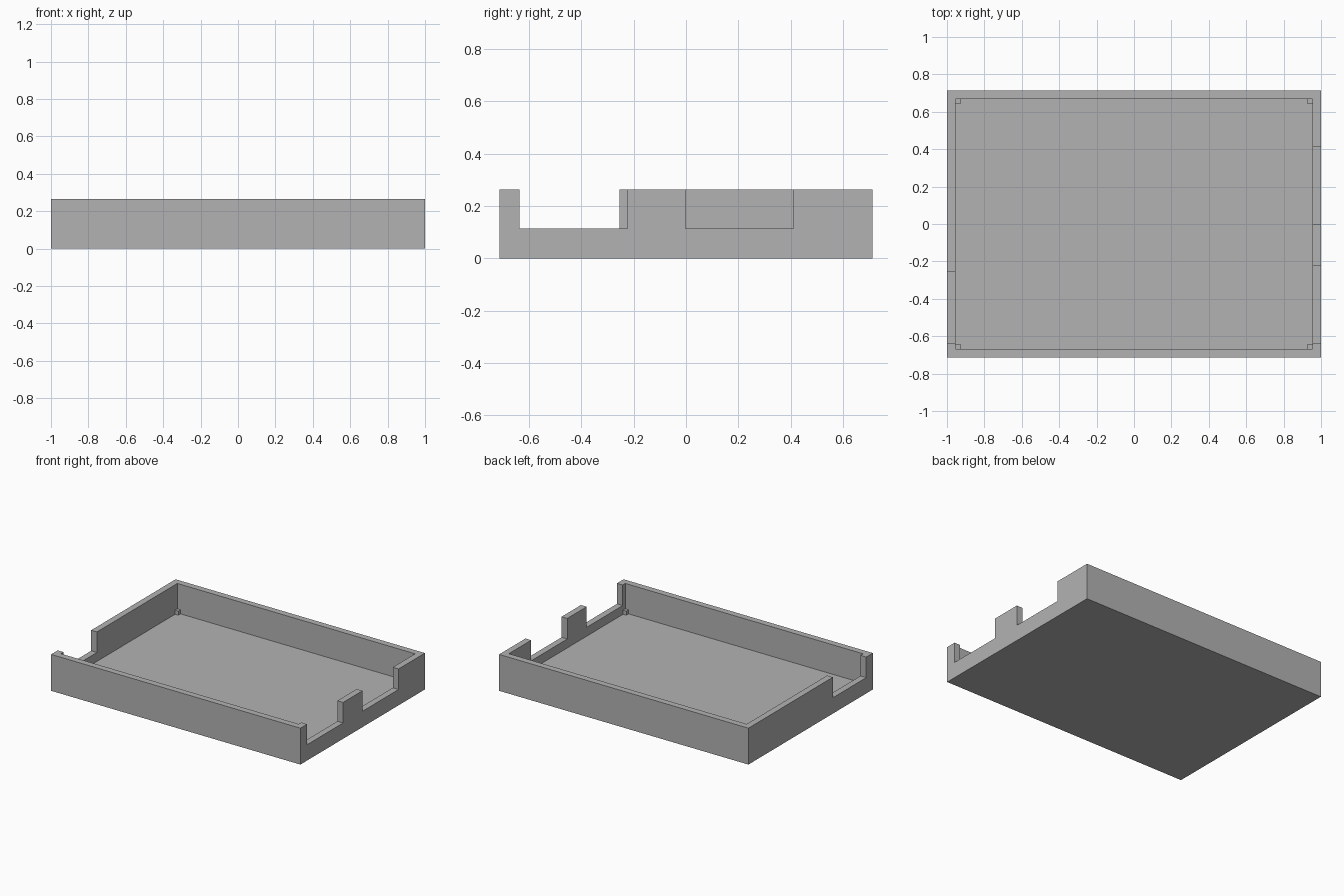
import bpy
import bmesh

cube = bpy.data.objects.get("Cube")
if cube:
    bpy.data.objects.remove(cube, do_unlink=True)

grey = bpy.data.materials.new("plain grey")
grey.use_nodes = True
colour = (0.45, 0.45, 0.45, 1)
grey.diffuse_color = colour
grey.node_tree.nodes["Principled BSDF"].inputs["Base Color"].default_value = colour

X, Y, HEIGHT = 1.0, 0.713, 0.264      # outer half sizes and height
WALL, FLOOR, SILL = 0.046, 0.05, 0.115


def box(name, low, high):
    """Box between two opposite corners."""
    mesh = bpy.data.meshes.new(name)
    bm = bmesh.new()
    bmesh.ops.create_cube(bm, size=1)
    for v in bm.verts:
        v.co = [h if c > 0 else l for c, l, h in zip(v.co, low, high)]
    bm.to_mesh(mesh)
    bm.free()
    mesh.materials.append(grey)
    obj = bpy.data.objects.new(name, mesh)
    bpy.context.collection.objects.link(obj)
    return obj


# Solid tray, hollowed and notched by cutters
tray = box("tray", (-X, -Y, 0), (X, Y, HEIGHT))
top = HEIGHT + 0.1
cutters = [box("hollow_cutter", (WALL - X, WALL - Y, FLOOR), (X - WALL, Y - WALL, top))]
for side, y0, y1 in ((1, -0.637, -0.224), (1, -0.002, 0.411), (-1, -0.637, -0.254)):
    xs = sorted((side * (X - WALL - 0.02), side * (X + 0.1)))
    cutters.append(box("notch_cutter", (xs[0], y0, SILL), (xs[1], y1, top)))
for cutter in cutters:
    cutter.hide_render = True
    cutter.hide_viewport = True
    cut = tray.modifiers.new(cutter.name, "BOOLEAN")
    cut.operation = "DIFFERENCE"
    cut.solver = "EXACT"
    cut.object = cutter

# Small support post in each inner corner
POST, POST_TOP = 0.026, 0.08
for sx, x_name in ((1, "left"), (-1, "right")):
    for sy, y_name in ((1, "back"), (-1, "front")):
        xs = sorted((sx * (X - WALL), sx * (X - WALL - POST)))
        ys = sorted((sy * (Y - WALL), sy * (Y - WALL - POST)))
        box(f"{y_name}_{x_name}_post", (xs[0], ys[0], FLOOR), (xs[1], ys[1], POST_TOP))
